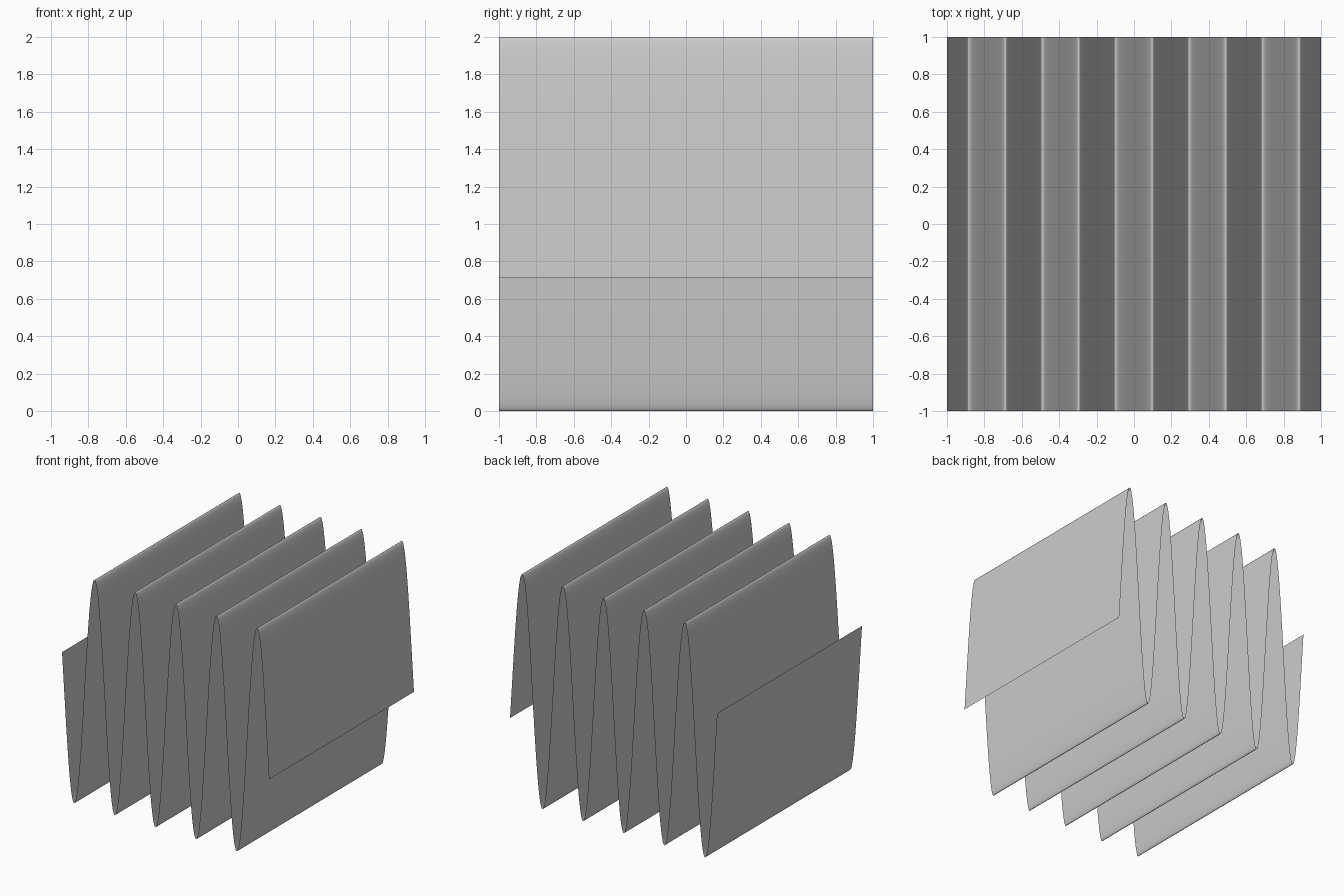
import bpy, bmesh, math

if "Cube" in bpy.data.objects:
    bpy.data.objects.remove(bpy.data.objects["Cube"])

# Wavy sheet: one sine profile along x, swept along y, with no thickness
STEPS = 400
bm = bmesh.new()
profile = []
for i in range(STEPS + 1):
    x = -1 + 2 * i / STEPS
    profile.append(bm.verts.new((x, -1, 1 + math.sin(16 * x))))
edges = [bm.edges.new(pair) for pair in zip(profile, profile[1:])]
swept = bmesh.ops.extrude_edge_only(bm, edges=edges)["geom"]
bmesh.ops.translate(bm, vec=(0, 2, 0),
                    verts=[g for g in swept if isinstance(g, bmesh.types.BMVert)])

# Every face looks upward
for f in bm.faces:
    f.normal_update()
    if f.normal.z < 0:
        f.normal_flip()
    f.smooth = True

mesh = bpy.data.meshes.new("wavy_sheet")
bm.to_mesh(mesh)
bm.free()
sheet = bpy.data.objects.new("wavy_sheet", mesh)
bpy.context.collection.objects.link(sheet)
